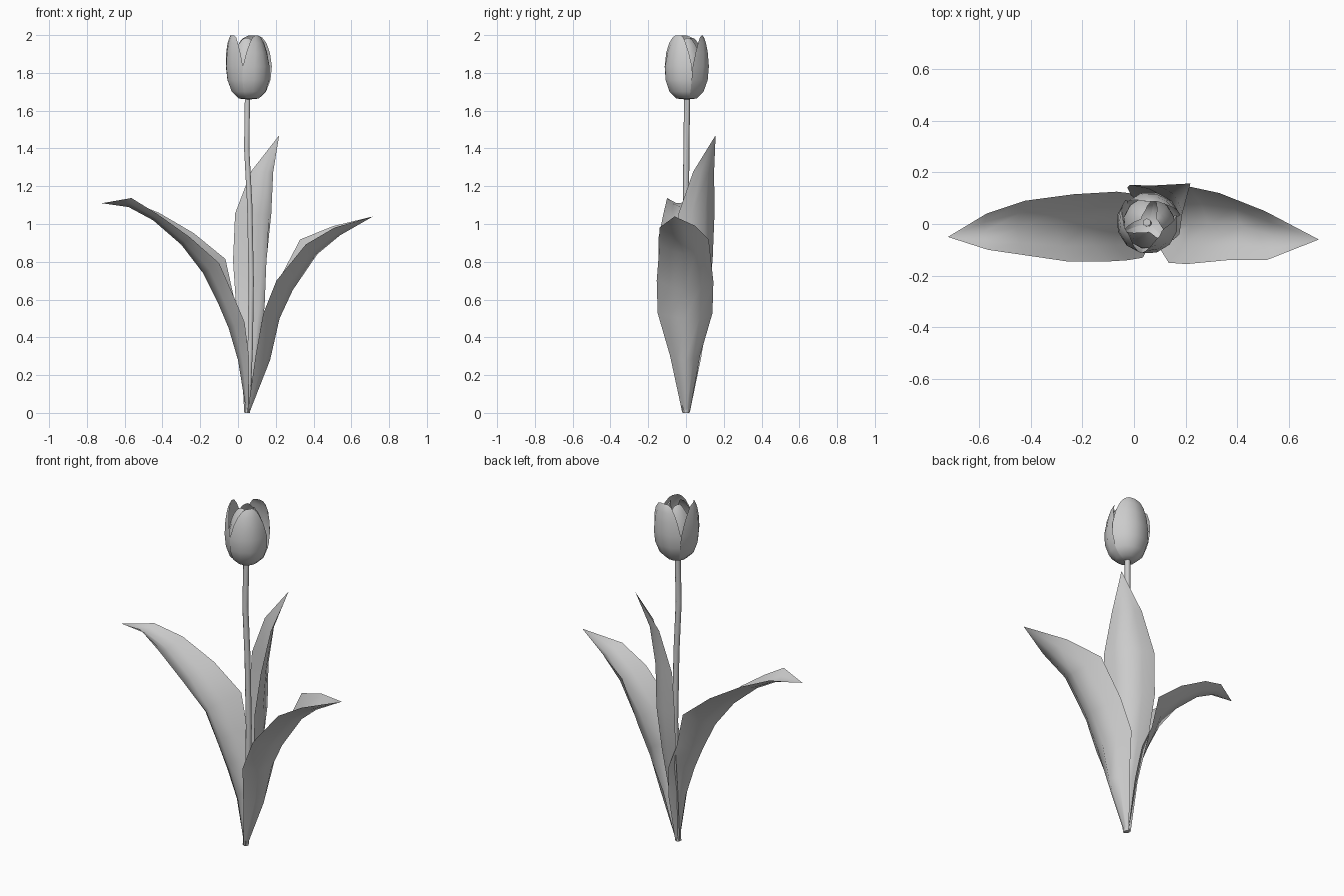
import bpy
from math import sin, cos, radians
from mathutils import Vector

if "Cube" in bpy.data.objects:
    bpy.data.objects.remove(bpy.data.objects["Cube"])


def grid_object(name, rows):
    """Skin a grid of points (equal-length rows) as a smooth sheet."""
    n = len(rows[0])
    verts = [p for row in rows for p in row]
    faces = [(i * n + j, i * n + j + 1, (i + 1) * n + j + 1, (i + 1) * n + j)
             for i in range(len(rows) - 1) for j in range(n - 1)]
    mesh = bpy.data.meshes.new(name)
    mesh.from_pydata(verts, [], faces)
    mesh.validate()
    obj = bpy.data.objects.new(name, mesh)
    bpy.context.collection.objects.link(obj)
    # weld the collapsed tip
    bpy.ops.object.select_all(action='DESELECT')
    bpy.context.view_layer.objects.active = obj
    obj.select_set(True)
    bpy.ops.object.mode_set(mode='EDIT')
    bpy.ops.mesh.select_all(action='SELECT')
    bpy.ops.mesh.remove_doubles(threshold=0.0005)
    bpy.ops.object.mode_set(mode='OBJECT')
    bpy.ops.object.shade_smooth_by_angle(angle=radians(85))
    return obj


def leaf(name, azimuth, stations):
    """Stations: reach, height, side shift, half width, fold left, fold right."""
    out = Vector((cos(radians(azimuth)), sin(radians(azimuth)), 0))
    side = Vector((-out.y, out.x, 0))
    up = Vector((0, 0, 1))
    base = Vector((0.05, 0, 0))
    rows = []
    for i, (r, z, shift, w, fl, fr) in enumerate(stations):
        a, b = stations[max(i - 1, 0)], stations[min(i + 1, len(stations) - 1)]
        tangent = (out * (b[0] - a[0]) + up * (b[1] - a[1])).normalized()
        normal = side.cross(tangent)
        if normal.dot(up - out) < 0:
            normal = -normal
        mid = base + out * r + up * z + side * shift
        row = []
        for u in (-1, -0.55, 0, 0.55, 1):
            fold = (fl if u > 0 else fr) * abs(u) ** 1.6
            p = mid + side * (w * u) + normal * fold
            p.z = max(p.z, 0)
            row.append(p)
        rows.append(row)
    return grid_object(name, rows)


# Stem
curve = bpy.data.curves.new("stem", 'CURVE')
curve.dimensions = '3D'
curve.bevel_depth = 0.016
curve.bevel_resolution = 1
curve.use_fill_caps = True
path = [(0.05, 0, 0), (0.065, 0, 0.35), (0.07, 0, 0.7), (0.062, 0, 1.1),
        (0.046, 0.002, 1.4), (0.05, 0.006, 1.67)]
spline = curve.splines.new('POLY')
spline.points.add(len(path) - 1)
for point, co in zip(spline.points, path):
    point.co = (*co, 1)
bpy.context.collection.objects.link(bpy.data.objects.new("stem", curve))

# Leaves
leaf("right_leaf", 0, [
    (0.01, 0, 0, 0.02, 0.01, 0.01), (0.12, 0.28, -0.005, 0.08, 0.08, 0.08),
    (0.17, 0.50, -0.005, 0.145, 0.09, 0.09), (0.24, 0.65, -0.005, 0.15, 0.09, 0.10),
    (0.37, 0.84, -0.01, 0.13, 0.12, 0.08), (0.49, 0.94, -0.045, 0.095, 0.06, 0.05),
    (0.665, 1.04, -0.06, 0, 0, 0)])
leaf("left_leaf", 180, [
    (0.005, 0, 0, 0.02, 0.01, 0.01), (0.05, 0.28, 0, 0.08, 0.06, 0.06),
    (0.10, 0.45, 0.01, 0.12, 0.09, 0.09), (0.155, 0.58, 0.01, 0.13, 0.09, 0.09),
    (0.235, 0.74, 0.01, 0.135, 0.10, 0.14),
    (0.35, 0.89, 0.015, 0.13, 0.06, 0.09), (0.50, 1.02, 0.015, 0.105, 0.04, 0.05),
    (0.63, 1.09, 0.03, 0.07, 0.05, 0.03), (0.77, 1.11, 0.05, 0, 0, 0)])
leaf("back_leaf", 43, [
    (0.005, 0, 0, 0.02, 0.01, 0.01), (0.05, 0.30, 0, 0.06, 0.04, 0.04),
    (0.09, 0.55, 0.01, 0.11, 0.06, 0.06), (0.12, 0.80, 0.02, 0.135, 0.08, 0.09),
    (0.125, 1.05, 0.02, 0.135, 0.07, 0.06), (0.155, 1.27, 0.015, 0.08, 0.04, 0.03),
    (0.23, 1.47, 0, 0, 0, 0)])

# Petals: height, radius, half angle
PROFILE = [(1.660, 0.012, 62), (1.664, 0.055, 62), (1.70, 0.093, 62), (1.76, 0.114, 62),
           (1.83, 0.117, 60), (1.90, 0.106, 52), (1.95, 0.091, 42), (1.98, 0.076, 30),
           (1.990, 0.068, 15)]


def petal(name, azimuth, scale, lean, lift):
    rows = []
    for z, r, half in PROFILE:
        t = (z - 1.66) / 0.33
        row = []
        for u in (-1, -0.5, 0, 0.5, 1):
            a = radians(azimuth + u * half)
            # one side tucks inward so the petals overlap in a spiral
            rad = r * scale * (1 - 0.07 * u * t) + lean * t * t
            row.append(Vector((0.057 + rad * cos(a), 0.003 + rad * sin(a),
                               z + lift * t)))
        rows.append(row)
    grid_object(name, rows)


for i, (azimuth, lean) in enumerate([(-45, -0.005), (75, 0.02), (195, 0.025)]):
    petal(f"outer_petal_{i + 1}", azimuth, 1.0, lean, 0.008)
    petal(f"inner_petal_{i + 1}", azimuth + 60, 0.91, -0.025, -0.005)
